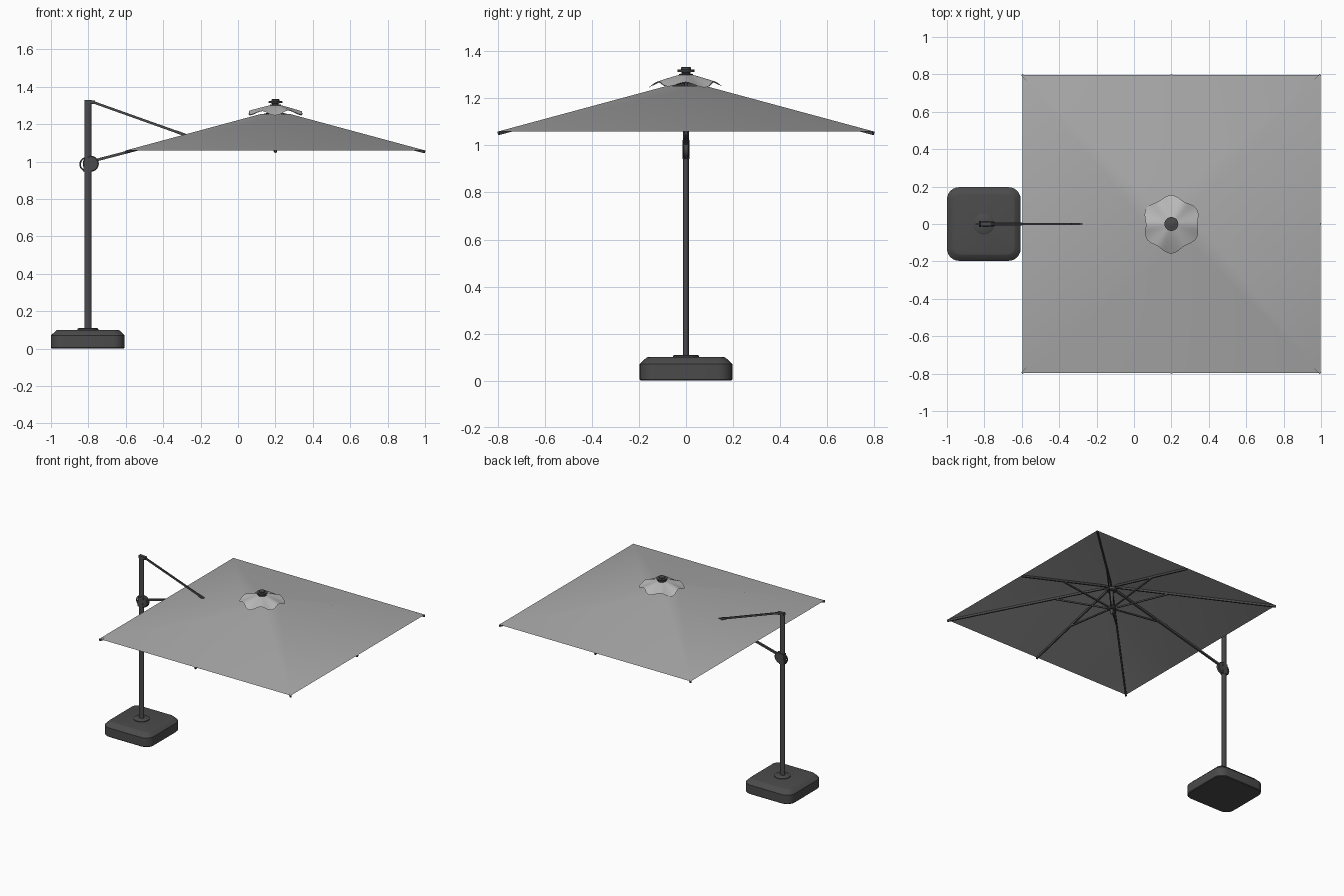
import bpy, bmesh, math
from mathutils import Vector

if "Cube" in bpy.data.objects:
    bpy.data.objects.remove(bpy.data.objects["Cube"], do_unlink=True)


def material(name, value):
    m = bpy.data.materials.new(name)
    m.use_nodes = True
    colour = (value, value, value, 1)
    m.diffuse_color = colour
    m.node_tree.nodes["Principled BSDF"].inputs["Base Color"].default_value = colour
    return m


FABRIC = material("grey fabric", 0.40)
VENT = material("light grey fabric", 0.48)
METAL = material("charcoal metal", 0.07)

CX, HALF, EDGE_Z, SLOPE = 0.2, 0.797, 1.06, 0.27
MAST_X = -0.803


def finish(name, bm, mat, smooth=True):
    bmesh.ops.recalc_face_normals(bm, faces=bm.faces)
    mesh = bpy.data.meshes.new(name)
    bm.to_mesh(mesh)
    bm.free()
    ob = bpy.data.objects.new(name, mesh)
    bpy.context.collection.objects.link(ob)
    mesh.materials.append(mat)
    if smooth:
        bpy.ops.object.select_all(action="DESELECT")
        ob.select_set(True)
        bpy.context.view_layer.objects.active = ob
        bpy.ops.object.shade_smooth_by_angle(angle=math.radians(35))
    return ob


def loft(name, rings, mat, caps=True):
    """Skin a stack of closed rings of equal length."""
    bm = bmesh.new()
    rows = [[bm.verts.new(p) for p in ring] for ring in rings]
    n = len(rows[0])
    for a, b in zip(rows, rows[1:]):
        for i in range(n):
            j = (i + 1) % n
            bm.faces.new((a[i], a[j], b[j], b[i]))
    if caps:
        bm.faces.new(rows[0])
        bm.faces.new(rows[-1])
    return finish(name, bm, mat)


def ellipse(x, y, z, rx, ry, n=24):
    return [(x + rx * math.cos(2 * math.pi * i / n),
             y + ry * math.sin(2 * math.pi * i / n), z) for i in range(n)]


def lathe(name, x, profile, mat, n=24):
    return loft(name, [ellipse(x, 0, z, r, r, n) for r, z in profile], mat)


def bar(name, start, end, width, height):
    """Rectangular bar between two points, its width kept level."""
    a, b = Vector(start), Vector(end)
    d = (b - a).normalized()
    side = d.cross(Vector((0, 0, 1))).normalized() * width / 2
    up = side.cross(d).normalized() * height / 2
    ring = [side + up, side - up, -side - up, up - side]
    return loft(name, [[p + o for o in ring] for p in (a, b)], METAL)


def disc_y(name, x, z, radius, depth):
    n = 28
    rings = []
    for r, y in ((radius * 0.88, -depth), (radius, -depth * 0.7),
                 (radius, depth * 0.7), (radius * 0.88, depth)):
        rings.append([(x + r * math.cos(2 * math.pi * i / n), y,
                       z + r * math.sin(2 * math.pi * i / n)) for i in range(n)])
    return loft(name, rings, METAL)


def rounded_square(x, half, radius, z, steps=6):
    pts = []
    for q in range(4):
        mid = math.pi / 4 + q * math.pi / 2
        ox = math.copysign(half - radius, math.cos(mid))
        oy = math.copysign(half - radius, math.sin(mid))
        for s in range(steps + 1):
            a = q * math.pi / 2 + s * math.pi / 2 / steps
            pts.append((x + ox + radius * math.cos(a), oy + radius * math.sin(a), z))
    return pts


def canopy_z(d):
    return EDGE_Z + SLOPE * (HALF - d)


# Weighted base with bevelled shoulder, and mast flange
loft("base", [rounded_square(MAST_X, h, r, z) for h, r, z in
              ((0.192, 0.06, 0), (0.197, 0.065, 0.005), (0.197, 0.065, 0.07),
               (0.168, 0.04, 0.098), (0.16, 0.035, 0.1))], METAL)
lathe("mast_flange", MAST_X, ((0.056, 0.098), (0.056, 0.105), (0.05, 0.109)), METAL)

# Oval mast and its head fitting
loft("mast", [ellipse(MAST_X, 0, z, 0.019, 0.012) for z in (0.1, 1.328)], METAL)
bar("mast_head", (MAST_X - 0.018, 0, 1.32), (-0.765, 0, 1.317), 0.024, 0.018)

# Sliding joint, with the crank loop at its back
disc_y("arm_joint", -0.787, 0.988, 0.043, 0.013)
bar("joint_sleeve", (MAST_X - 0.004, 0, 0.945), (MAST_X + 0.004, 0, 1.02), 0.03, 0.042)
bpy.ops.mesh.primitive_torus_add(major_segments=28, minor_segments=8,
                                 major_radius=0.036, minor_radius=0.004,
                                 location=(-0.808, 0, 0.985),
                                 rotation=(math.pi / 2, 0, 0))
loop = bpy.context.object
loop.name = "crank_loop"
loop.data.materials.append(METAL)
bpy.ops.object.shade_smooth()

# Support arm beneath the canopy and the tie bar that passes through it
DROP = 0.012
bar("support_arm", (-0.775, 0, 1.003), (CX, 0, canopy_z(0) - DROP - 0.006), 0.014, 0.014)
bar("tie_bar", (-0.785, 0, 1.321), (-0.28, 0, 1.141), 0.009, 0.013)
bar("tie_bar_end", (-0.335, 0, 1.161), (-0.278, 0, 1.14), 0.013, 0.015)

# Square canopy, a shallow sheet pyramid
bm = bmesh.new()
rows = []
for d in (HALF, 0.08):
    rows.append([bm.verts.new((CX + sx * d, sy * d, canopy_z(d)))
                 for sx, sy in ((1, 1), (-1, 1), (-1, -1), (1, -1))])
for i in range(4):
    j = (i + 1) % 4
    bm.faces.new((rows[0][i], rows[0][j], rows[1][j], rows[1][i]))
bm.faces.new(rows[1])
finish("canopy", bm, FABRIC)

# Eight ribs, each with a strut from the lower hub
for k in range(8):
    a = k * math.pi / 4
    ux, uy = (round(math.cos(a) * 2 ** 0.5 * (k % 2) + math.cos(a) * (1 - k % 2)),
              round(math.sin(a) * 2 ** 0.5 * (k % 2) + math.sin(a) * (1 - k % 2)))

    def on_rib(d, drop):
        return (CX + ux * d, uy * d, canopy_z(d) - drop)

    if k != 4:
        bar("rib_%d" % k, on_rib(0.01, DROP), on_rib(HALF, 0.008), 0.011, 0.014)
    reach = 0.27 if k % 2 else 0.42
    bar("strut_%d" % k, (CX + ux * 0.015, uy * 0.015, 1.095),
        on_rib(reach, DROP + 0.006), 0.008, 0.01)

# Centre post with upper and lower hubs
lathe("centre_post", CX, ((0.005, 1.048), (0.009, 1.055), (0.012, 1.065),
                          (0.012, 1.3)), METAL, 16)
lathe("lower_hub", CX, ((0.022, 1.083), (0.028, 1.088), (0.028, 1.102),
                        (0.022, 1.107)), METAL)
lathe("upper_hub", CX, ((0.028, 1.225), (0.033, 1.23), (0.033, 1.248)), METAL)

# Rippled vent cap with six lobes
rings = []
N = 72
for t in (0.12, 0.28, 0.45, 0.62, 0.8, 0.92, 1.0):
    ring = []
    for i in range(N):
        a = 2 * math.pi * i / N
        wave = math.cos(6 * (a - math.pi / 2)) + 0.25 * math.sin(3 * a + 0.7)
        r = t * (0.147 + 0.009 * wave * t)
        ring.append((CX + r * math.cos(a), r * math.sin(a),
                     1.306 - 0.046 * t ** 1.3 - 0.011 * wave * t * t))
    rings.append(ring)
loft("vent_cap", rings, VENT, caps=False)

# Finial
lathe("finial", CX, ((0.03, 1.298), (0.03, 1.304), (0.017, 1.306), (0.017, 1.311),
                     (0.037, 1.313), (0.037, 1.322), (0.022, 1.324),
                     (0.022, 1.331), (0.018, 1.333)), METAL)
